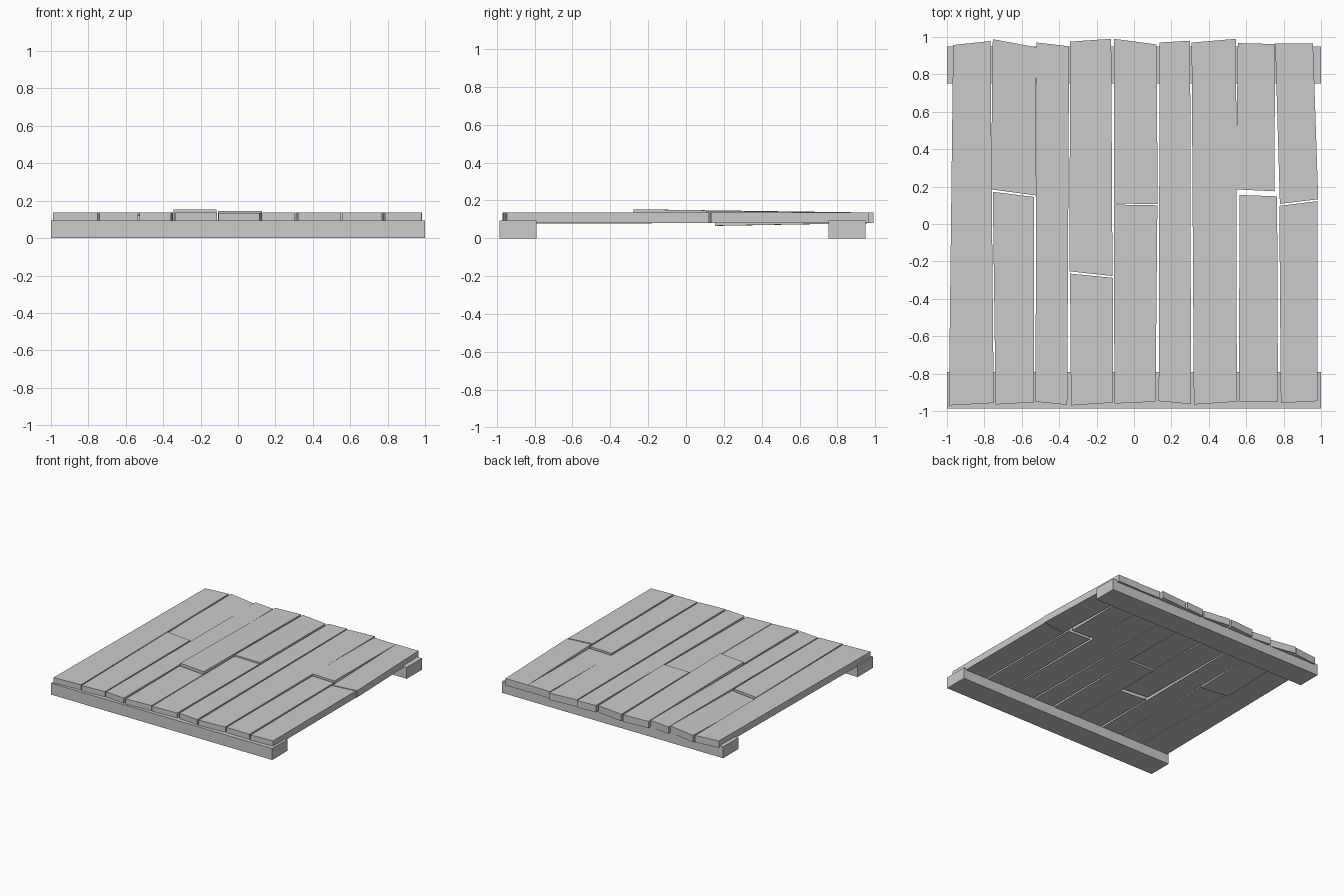
import bpy, bmesh

if "Cube" in bpy.data.objects:
    bpy.data.objects.remove(bpy.data.objects["Cube"])

Z0, Z1 = 0.08, 0.136     # plank underside and top


def prism(name, corners, z0, z1, lift=0.0):
    """Four-cornered board; lift raises (or sinks) its front end."""
    bm = bmesh.new()
    lifts = (lift, lift, 0, 0)
    low = [bm.verts.new((x, y, z0 + d)) for (x, y), d in zip(corners, lifts)]
    top = [bm.verts.new((x, y, z1 + d)) for (x, y), d in zip(corners, lifts)]
    bm.faces.new(low[::-1])
    bm.faces.new(top)
    for i in range(4):
        j = (i + 1) % 4
        bm.faces.new((low[i], low[j], top[j], top[i]))
    mesh = bpy.data.meshes.new(name)
    bm.to_mesh(mesh)
    bm.free()
    ob = bpy.data.objects.new(name, mesh)
    bpy.context.collection.objects.link(ob)


# Support beams
for name, y0, y1 in (("front_beam", -0.986, -0.79), ("back_beam", 0.752, 0.948)):
    prism(name, [(-1, y0), (1, y0), (1, y1), (-1, y1)], 0, 0.093)

# Planks: front-left, front-right, back-right, back-left corner, front-end lift
planks = {
    "plank_1": ((-.99, -.97), (-.75, -.957), (-.768, .978), (-.967, .957), 0),
    "plank_2_front": ((-.74, -.965), (-.535, -.953), (-.535, .145), (-.755, .172), 0),
    "plank_2_back": ((-.765, .185), (-.525, .153), (-.522, .945), (-.755, .988), -.014),
    "plank_3": ((-.527, -.95), (-.357, -.967), (-.347, .95), (-.52, .97), 0),
    "plank_4_front": ((-.337, -.97), (-.112, -.955), (-.112, -.288), (-.342, -.265), 0),
    "plank_4_back": ((-.345, -.253), (-.115, -.278), (-.122, .99), (-.342, .975), .017),
    "plank_5_front": ((-.105, -.96), (.115, -.95), (.125, .1), (-.107, .104), -.002),
    "plank_5_back": ((-.107, .11), (.127, .106), (.12, .96), (-.107, .99), .009),
    "plank_6": ((.132, -.947), (.305, -.963), (.3, .98), (.137, .97), 0),
    "plank_7": ((.32, -.965), (.55, -.95), (.546, .99), (.308, .97), 0),
    "plank_8_front": ((.56, -.95), (.77, -.952), (.765, .148), (.565, .155), 0),
    "plank_8_back": ((.545, .185), (.75, .175), (.755, .962), (.555, .967), 0),
    "plank_9_front": ((.785, -.957), (.98, -.947), (.98, .122), (.777, .097), 0),
    "plank_9_back": ((.78, .108), (.985, .132), (.957, .966), (.755, .966), 0),
}
for name, (*corners, lift) in planks.items():
    prism(name, corners, Z0, Z1, lift)
